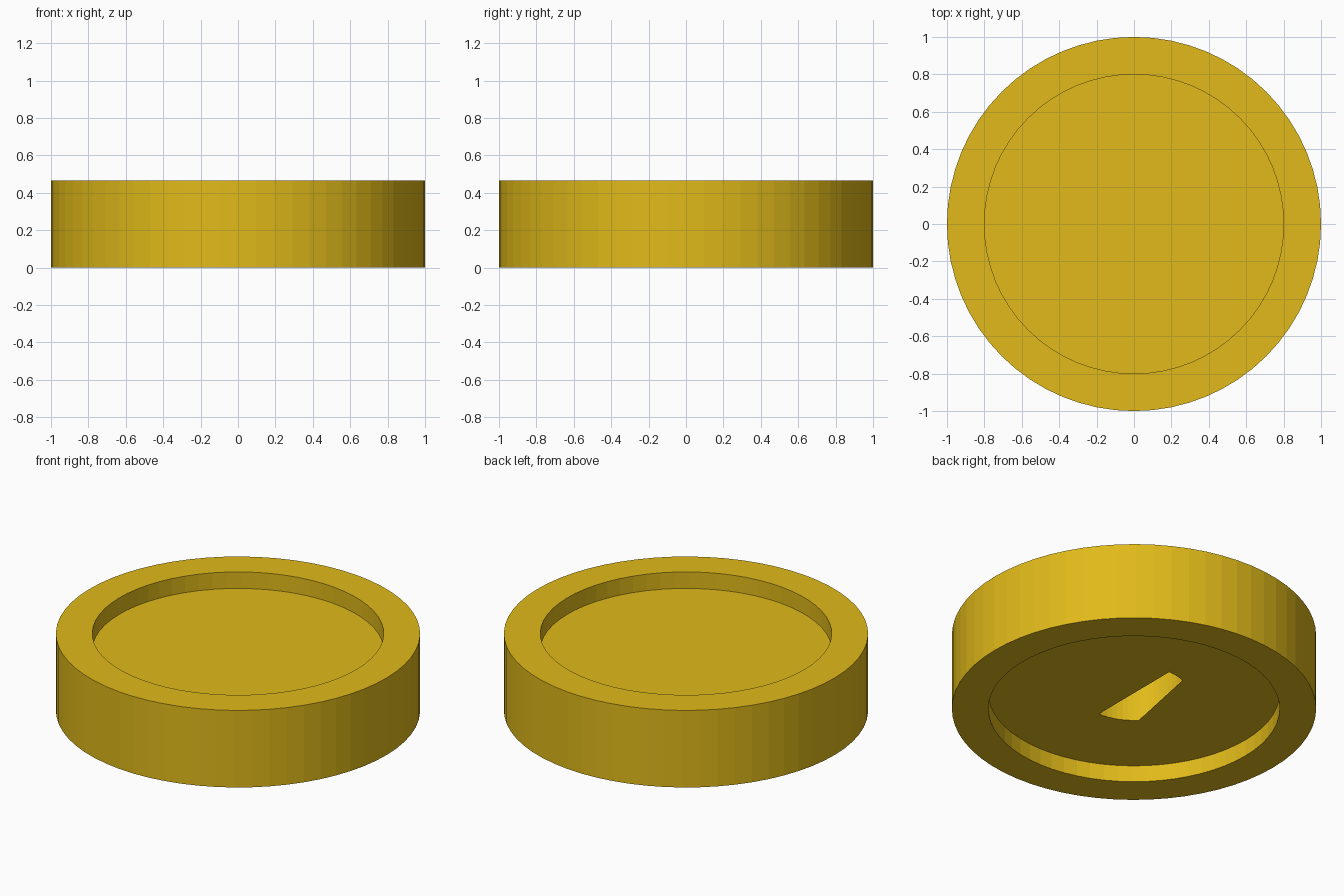
import bpy, bmesh
from math import sin, cos, radians

if "Cube" in bpy.data.objects:
    bpy.data.objects.remove(bpy.data.objects["Cube"])

SEGMENTS = 64
gold = bpy.data.materials.new("gold")
gold.diffuse_color = (0.75, 0.49, 0.01, 1)
gold.use_nodes = True
gold.node_tree.nodes["Principled BSDF"].inputs["Base Color"].default_value = gold.diffuse_color


def finish(name, bm):
    mesh = bpy.data.meshes.new(name)
    bm.to_mesh(mesh)
    bm.free()
    mesh.materials.append(gold)
    obj = bpy.data.objects.new(name, mesh)
    bpy.context.collection.objects.link(obj)
    return obj


def ring_point(bm, radius, z, i):
    a = radians(360 * i / SEGMENTS)
    return bm.verts.new((radius * cos(a), radius * sin(a), z))


# Coin body: raised rims on both faces and a hollow core below the top floor
profile = [(0.8, 0.367), (0.8, 0.467), (1, 0.467), (1, 0),
           (0.8, 0), (0.8, 0.1), (0.3, 0.1), (0.3, 0.367)]
bm = bmesh.new()
rings = [[ring_point(bm, r, z, i) for i in range(SEGMENTS)] for r, z in profile]
for upper, lower in zip(rings, rings[1:]):
    for i in range(SEGMENTS):
        j = (i + 1) % SEGMENTS
        bm.faces.new((upper[i], lower[i], lower[j], upper[j]))
bm.faces.new(rings[0])
bmesh.ops.recalc_face_normals(bm, faces=bm.faces)
top = max((f for f in bm.faces if len(f.verts) > 4), key=lambda f: f.calc_area())
if top.normal.z < 0:
    bmesh.ops.reverse_faces(bm, faces=bm.faces)
finish("coin_body", bm)

# Covers closing the underside of the core, leaving a wedge-shaped slot
for name, start, end in (("core_cover_right", -16, 16), ("core_cover_left", 20, 40)):
    bm = bmesh.new()
    arc = [ring_point(bm, 0.3, 0.1, i) for i in range(start, end + 1)]
    bm.faces.new(reversed(arc))
    finish(name, bm)
